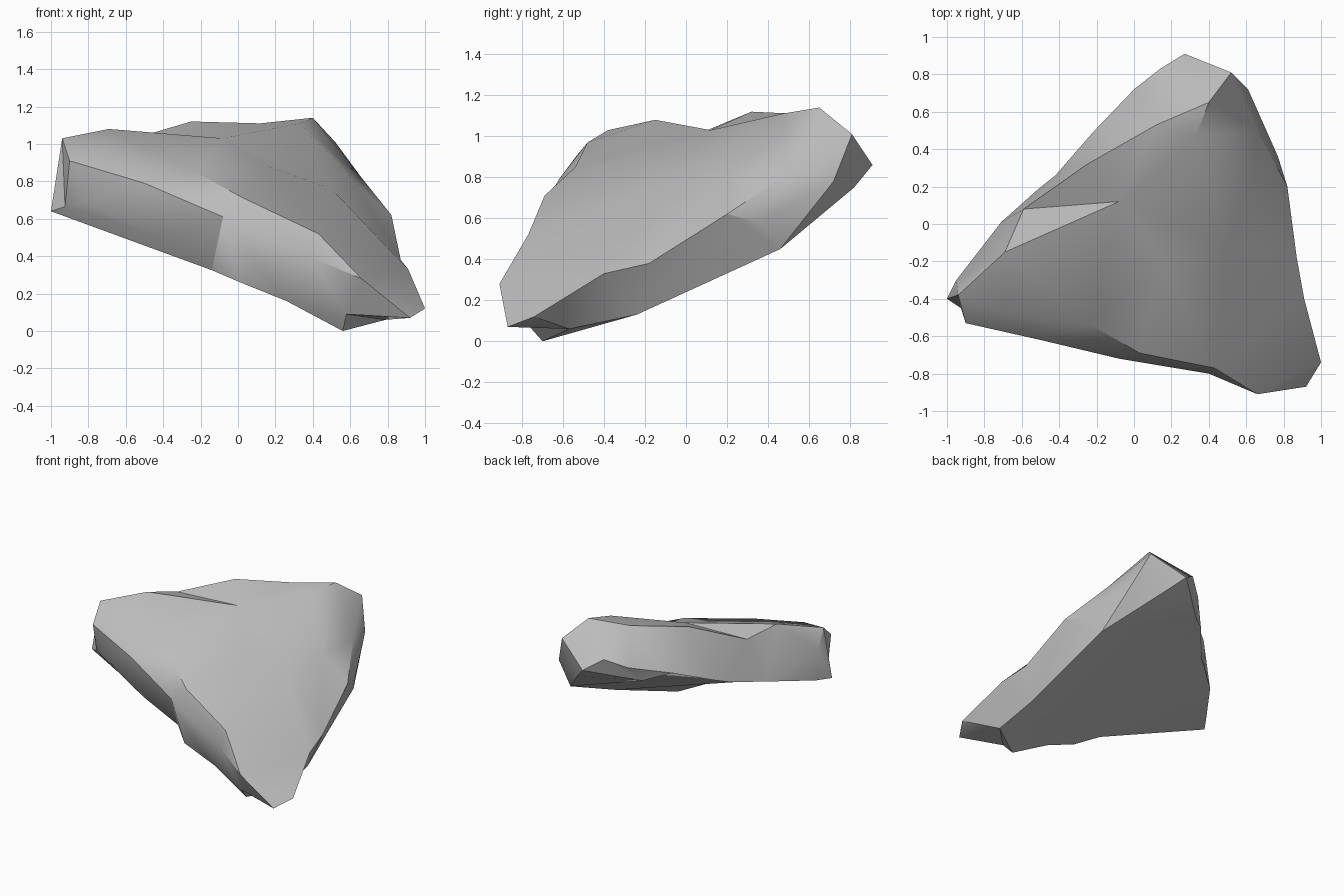
import bpy
import bmesh
import math
from mathutils import Vector
from mathutils.geometry import delaunay_2d_cdt

cube = bpy.data.objects.get("Cube")
if cube:
    bpy.data.objects.remove(cube, do_unlink=True)

stone = bpy.data.materials.new("grey stone")
stone.use_nodes = True
stone.diffuse_color = (0.5, 0.5, 0.5, 1)
stone.node_tree.nodes["Principled BSDF"].inputs["Base Color"].default_value = (0.5, 0.5, 0.5, 1)

# Corners shared by several creases
left_tip, left_back = (-1, -.4, .64), (-.95, -.3, .89)
left_step, left_front = (-.925, -.45, .665), (-.9, -.53, .91)
left_top = (-.94, -.38, 1.03)
front_nose, right_tip = (.66, -.91, .28), (1, -.74, .12)
front_foot, heel = (.92, -.87, .07), (.58, -.78, .09)
front_edge = (-.5, -.62, .79)
right_edge = (.82, .2, .62)
back_shoulder, back_tip = (.52, .81, 1.01), (.27, .91, .86)
back_mid, back_left = (-.22, .49, .81), (-.71, .01, .69)
peak, hollow = (.4, .65, 1.14), (-.08, .12, 1.03)
crest_left, notch = (-.69, -.15, 1.08), (-.59, .08, 1.02)
base_front, base_mid = (.56, -.7, 0), (.26, -.67, .16)
base_left, base_right = (-.14, -.55, .325), (.79, -.57, .06)

# Outermost rim, running around the slab from its left tip
rim = [left_tip, left_step, left_front, front_edge, (-.08, -.72, .61),
       (.4, -.8, .39), front_nose, front_foot, right_tip, (.91, -.4, .33),
       (.87, -.18, .38), right_edge, (.77, .36, .58), (.61, .72, .78), back_shoulder,
       back_tip, (.14, .83, .95), (0, .72, .88), back_mid,
       (-.42, .26, .72), (-.52, .18, .7), back_left, left_back]

# Creases and swells of the upper side
upper = [
    [left_back, left_top, crest_left, hollow, (.33, .47, 1.11), peak, back_shoulder],
    [peak, (.12, .53, 1.11), (-.25, .32, 1.12), notch, hollow],
    [crest_left, notch],
    [left_top, left_front],
    [front_edge, (-.23, -.54, .85), (.03, -.69, .71), (.43, -.77, .52), front_nose],
    [right_edge, (.66, .5, .82), back_shoulder],
    [(.16, -.2, .88)], [(.5, -.1, .76)], [(.62, .2, .8)], [(-.7, -.48, .97)],
]

# Creases across the underside
lower = [
    [left_tip, base_left, (0, -.67, .265), base_mid, base_front, base_right,
     (.78, -.24, .13), (.69, .46, .45), (.38, .82, .75), back_tip, (-.06, .63, .76), back_mid],
    [left_step, (-.82, -.52, .69), (-.4, -.61, .5), base_left],
    [base_mid, (.12, -.72, .34), heel, base_front],
    [heel, front_foot],
    [base_right, right_tip],
    [left_tip, (-.93, -.3, .64), back_left],
]


def skin(bm, corners, creases):
    """Stretch one side of the rock over the rim and its creases."""
    chains = [rim + rim[:1]] + creases
    points = list(dict.fromkeys(p for chain in chains for p in chain))
    edges = [(points.index(a), points.index(b))
             for chain in chains for a, b in zip(chain, chain[1:])]
    flat = [Vector(p[:2]) for p in points]
    result = delaunay_2d_cdt(flat, edges, [], 1, 1e-5)
    faces, sources = result[2], result[3]
    for face in faces:
        verts = []
        for i in face:
            p = points[sources[i][0]]
            if p not in corners:
                corners[p] = bm.verts.new(p)
            verts.append(corners[p])
        bm.faces.new(verts)


# Close the two sides into one rock
bm = bmesh.new()
corners = {}
skin(bm, corners, upper)
skin(bm, corners, lower)
bmesh.ops.recalc_face_normals(bm, faces=bm.faces)
mesh = bpy.data.meshes.new("rock_slab")
bm.to_mesh(mesh)
bm.free()
mesh.materials.append(stone)
slab = bpy.data.objects.new("rock_slab", mesh)
bpy.context.collection.objects.link(slab)

# Soft facets with crisp breaks
for obj in bpy.context.selected_objects:
    obj.select_set(False)
bpy.context.view_layer.objects.active = slab
slab.select_set(True)
bpy.ops.object.shade_smooth_by_angle(angle=math.radians(32))
